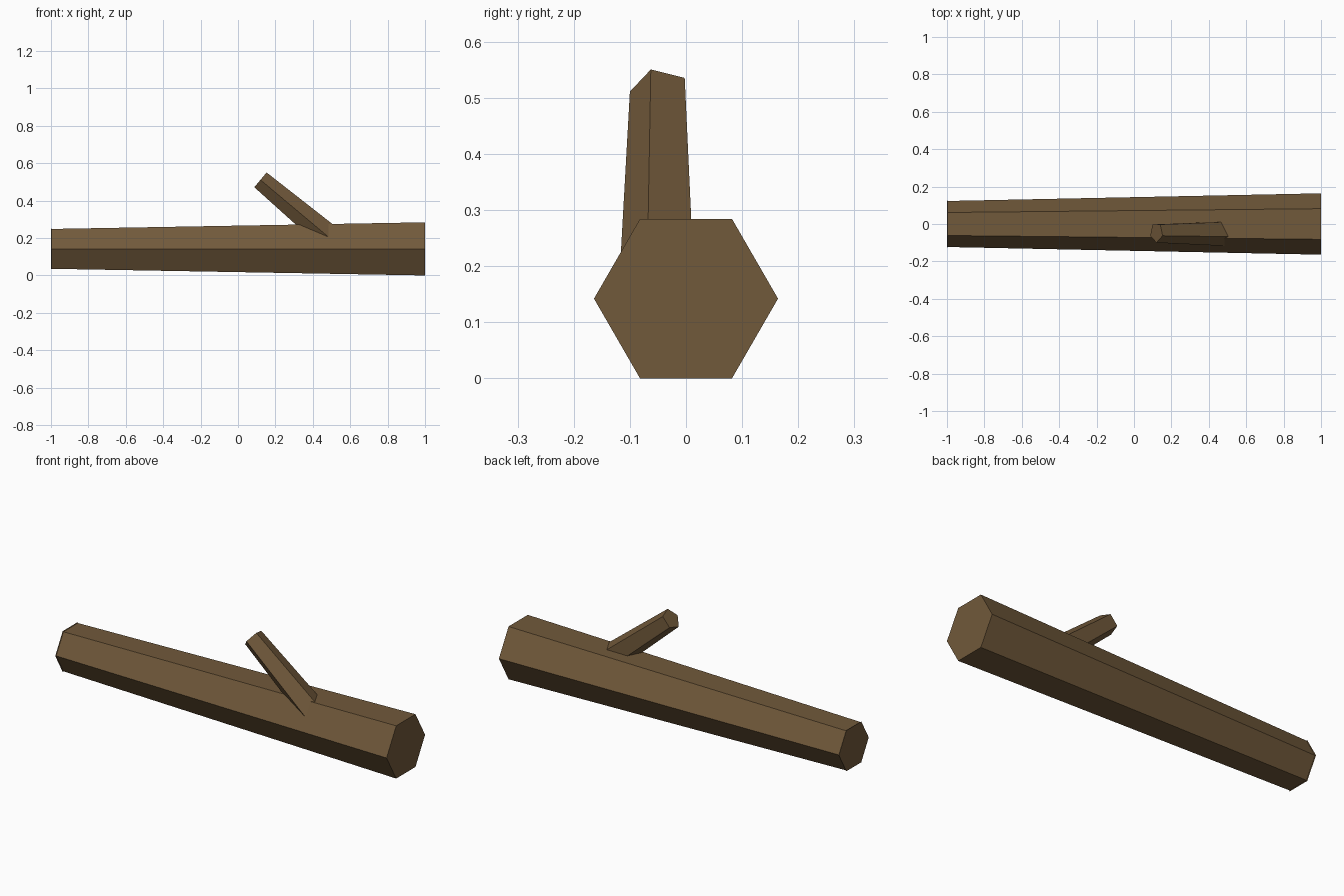
import bpy, bmesh, math
from mathutils import Vector

if "Cube" in bpy.data.objects:
    bpy.data.objects.remove(bpy.data.objects["Cube"])

bark = bpy.data.materials.new("brown_bark")
bark.diffuse_color = (0.165, 0.100, 0.043, 1.0)
bark.use_nodes = True
bark.node_tree.nodes["Principled BSDF"].inputs["Base Color"].default_value = bark.diffuse_color


def tapered_prism(name, sides, rings, across, up, start):
    """Loft regular polygons; rings are (centre, radius), start is the first corner angle."""
    bm = bmesh.new()
    loops = []
    for centre, radius in rings:
        loop = []
        for i in range(sides):
            a = start + 2 * math.pi * i / sides
            loop.append(bm.verts.new(centre + radius * (math.cos(a) * across + math.sin(a) * up)))
        loops.append(loop)
    for low, high in zip(loops, loops[1:]):
        for i in range(sides):
            j = (i + 1) % sides
            bm.faces.new((low[i], low[j], high[j], high[i]))
    bm.faces.new(loops[0])
    bm.faces.new(loops[-1])
    bmesh.ops.recalc_face_normals(bm, faces=bm.faces)
    mesh = bpy.data.meshes.new(name)
    bm.to_mesh(mesh)
    bm.free()
    mesh.materials.append(bark)
    obj = bpy.data.objects.new(name, mesh)
    bpy.context.collection.objects.link(obj)
    return obj


Y = Vector((0, 1, 0))
Z = Vector((0, 0, 1))

# Log: six-sided trunk lying along x, with a slight lip at the thin end
mid = 0.142
tapered_prism("log", 6, [
    (Vector((-1.0, 0, mid)), 0.127),
    (Vector((-0.997, 0, mid)), 0.123),
    (Vector((1.0, 0, mid)), 0.164),
], Y, Z, 0.0)

# Branch stub: five-sided, leaning 40 degrees, its root buried in the log
lean = math.radians(40)
axis = Vector((math.cos(lean), 0, -math.sin(lean)))
up = Vector((math.sin(lean), 0, math.cos(lean)))
tip = Vector((0.12, -0.046, 0.511))
length = 0.56
tapered_prism("branch", 5, [
    (tip, 0.054),
    (tip + axis * length, 0.054 + 0.036 * length),
], Y, up, math.pi)
